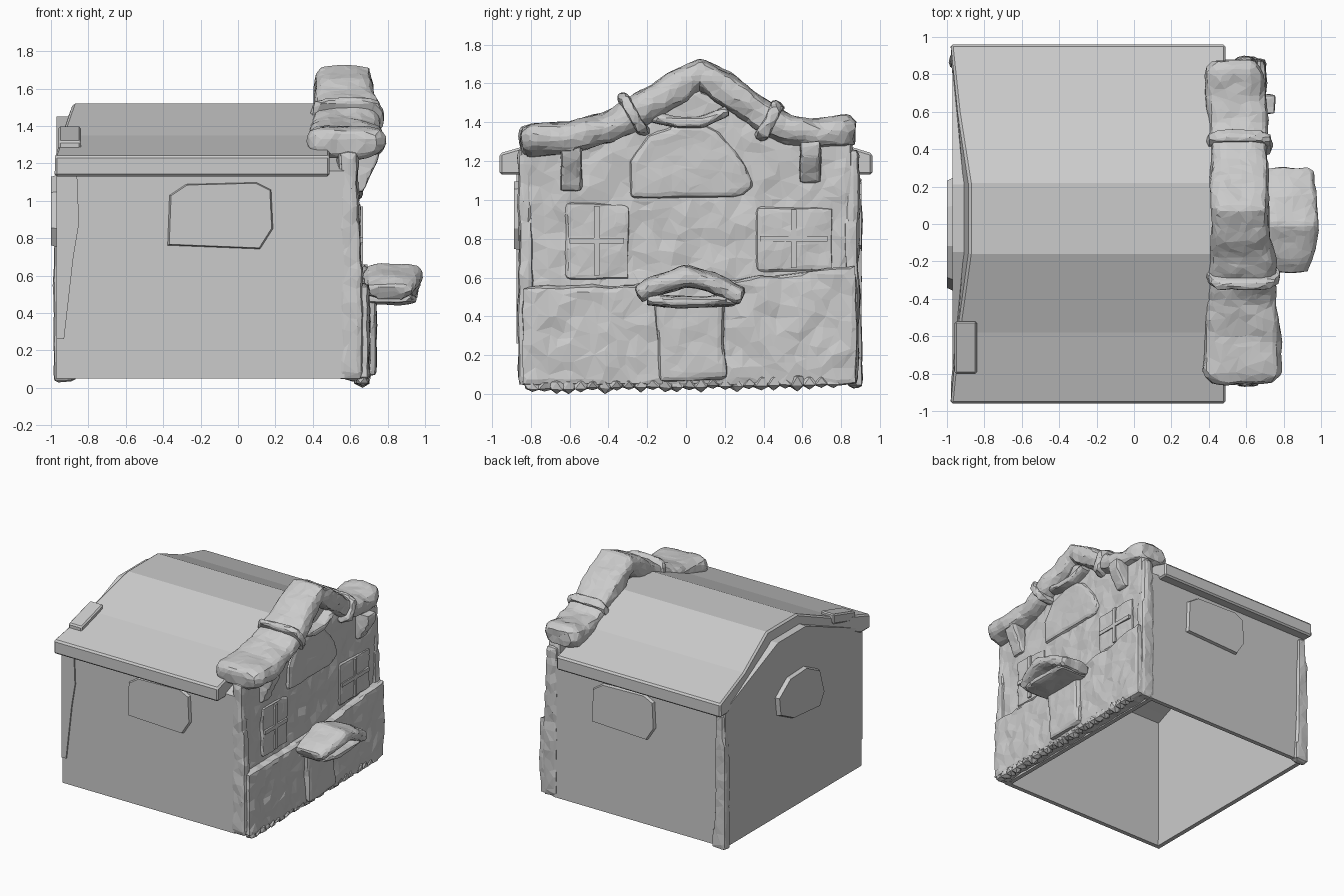
import bpy, bmesh, math, random
from mathutils import Vector

if "Cube" in bpy.data.objects:
    bpy.data.objects.remove(bpy.data.objects["Cube"])

random.seed(4)
clouds = bpy.data.textures.new("stone_noise", 'CLOUDS')
clouds.noise_scale = 0.13


def finish(name, bm):
    bmesh.ops.recalc_face_normals(bm, faces=bm.faces)
    me = bpy.data.meshes.new(name)
    bm.to_mesh(me)
    bm.free()
    ob = bpy.data.objects.new(name, me)
    bpy.context.collection.objects.link(ob)
    return ob


def prism(name, pts, axis, a, b, bevel=0.0, inset=0.0, open_bottom=False):
    """Extrude an outline along x (points are y,z) or y (points are x,z);
    inset shrinks the outline at end b."""
    bm = bmesh.new()
    cu = sum(p[0] for p in pts) / len(pts)
    cv = sum(p[1] for p in pts) / len(pts)
    rings = []
    for d, s in ((a, 1), (b, 1 - inset)):
        ring = []
        for u, v in pts:
            u, v = cu + (u - cu) * s, cv + (v - cv) * s
            ring.append(bm.verts.new((d, u, v) if axis == 'x' else (u, d, v)))
        rings.append(ring)
    bm.faces.new(rings[0])
    bm.faces.new(rings[1])
    n = len(pts)
    for i in range(n - 1 if open_bottom else n):
        j = (i + 1) % n
        bm.faces.new((rings[0][i], rings[0][j], rings[1][j], rings[1][i]))
    ob = finish(name, bm)
    if bevel:
        m = ob.modifiers.new("bevel", 'BEVEL')
        m.width, m.segments = bevel, 1
    return ob


def rough(ob, voxel=0.03, strength=0.04, keep=0.25):
    """Chipped, faceted stone look."""
    m = ob.modifiers.new("remesh", 'REMESH')
    m.mode, m.voxel_size = 'VOXEL', voxel
    m = ob.modifiers.new("chip", 'DISPLACE')
    m.texture, m.strength, m.mid_level = clouds, strength, 0.5
    m = ob.modifiers.new("facets", 'DECIMATE')
    m.ratio = keep
    return ob


def sweep(name, path, sides=10):
    """Log along the y-z plane; path points are y, z, half thickness, x0, x1."""
    bm = bmesh.new()
    rings = []
    for i, (y, z, t, x0, x1) in enumerate(path):
        p, q = path[max(i - 1, 0)], path[min(i + 1, len(path) - 1)]
        d = Vector((q[0] - p[0], q[1] - p[1])).normalized()
        ring = []
        for k in range(sides):
            ang = 2 * math.pi * k / sides
            c, s = [math.copysign(abs(f) ** 0.6, f) for f in (math.cos(ang), math.sin(ang))]
            ring.append(bm.verts.new(((x0 + x1) / 2 + c * (x1 - x0) / 2,
                                      y - d.y * s * t, z + d.x * s * t)))
        rings.append(ring)
    for r, w in zip(rings, rings[1:]):
        for k in range(sides):
            j = (k + 1) % sides
            bm.faces.new((r[k], r[j], w[j], w[k]))
    bm.faces.new(rings[0])
    bm.faces.new(rings[-1])
    return finish(name, bm)


# Hollow house body, open underneath
body = prism("house_walls", [(-.86, .05), (-.86, 1.16), (-.15, 1.45), (.21, 1.45), (.88, 1.16), (.88, .05)],
             'x', -.97, .57, open_bottom=True)
m = body.modifiers.new("thickness", 'SOLIDIFY')
m.thickness, m.offset = 0.05, -1

# Flat-topped roof, its back end leaning inward
roof = prism("roof", [(-.96, 1.13), (-.96, 1.24), (-.58, 1.35), (-.16, 1.52), (.22, 1.52), (.6, 1.35),
                      (.96, 1.24), (.96, 1.13), (.86, 1.13), (.2, 1.43), (-.14, 1.43), (-.84, 1.13)],
             'x', -.98, .49, bevel=0.012)
for v in roof.data.vertices:
    if v.co.x < 0 and v.co.z > 1.25:
        v.co.x += (v.co.z - 1.24) * 0.35
prism("loose_roof_tile", [(-.8, 1.24), (-.8, 1.32), (-.52, 1.4), (-.52, 1.32)], 'x', -.96, -.84, bevel=0.01)

# Plain shutter panels on the two sides and the back
panel = [(-.38, .76), (-.37, 1.03), (-.28, 1.09), (.1, 1.1), (.18, 1.06), (.19, .85), (.12, .74)]
prism("front_shutter", panel, 'y', -.85, -.885, inset=0.04)
prism("rear_shutter", [(-.16 - x, z) for x, z in panel], 'y', .87, .905, inset=0.04)
prism("end_shutter", [(-.36, .85), (-.3, 1.05), (-.12, 1.14), (.1, 1.13), (.25, 1.02), (.23, .87), (.05, .78), (-.3, .75)],
      'x', -.96, -1.0, inset=0.06)

# Worn corner posts
rough(prism("rear_corner_post", [(-.985, .03), (-.985, .72), (-.96, 1.12), (-.9, 1.12), (-.89, .6), (-.87, .04)],
            'y', .83, .905), 0.025, 0.02)
prism("front_corner_strip", [(-.97, .26), (-.97, 1.13), (-.86, 1.13), (-.85, .88), (-.88, .7), (-.93, .26)],
      'y', -.85, -.872)
for name, y0, y1 in (("facade_post_front", -.865, -.79), ("facade_post_rear", .82, .89)):
    rough(prism(name, [(.54, .05), (.55, 1.26), (.63, 1.26), (.665, .6), (.67, .05)], 'y', y0, y1), 0.025, 0.03)

# Stone facade: upper wall with gable, thicker lower wall
rough(prism("upper_facade", [(-.84, .3), (-.84, 1.3), (-.5, 1.32), (-.25, 1.4), (.05, 1.58), (.35, 1.42),
                             (.5, 1.32), (.86, 1.32), (.87, .3)], 'x', .53, .64))
rough(prism("lower_facade", [(-.84, .04), (-.84, .55), (-.3, .56), (.2, .58), (.87, .66), (.89, .05)],
            'x', .57, .70))
arch = [(-.3, 1.0), (.3, 1.01), (.36, 1.07), (.3, 1.2), (.17, 1.36), (.03, 1.42), (-.2, 1.34), (-.3, 1.2)]
rough(prism("gable_panel", arch, 'x', .6, .665, inset=0.05), 0.025, 0.02)
for name, y0, y1, z0, z1 in (("window_front", -.63, -.29, .58, 1.0), ("window_rear", .35, .76, .62, .98)):
    rough(prism(name, [(y0, z0), (y0, z1), (y1, z1 - .02), (y1, z0)], 'x', .6, .655, inset=0.05), 0.025, 0.025)
    ym, zm, w = (y0 + y1) / 2, (z0 + z1) / 2, 0.015
    prism(name + "_upright", [(ym - w, z0 + .03), (ym - w, z1 - .03), (ym + w, z1 - .03), (ym + w, z0 + .03)],
          'x', .63, .668)
    prism(name + "_crossbar", [(y0 + .03, zm - w), (y0 + .03, zm + w), (y1 - .03, zm + w), (y1 - .03, zm - w)],
          'x', .63, .668)

# Thick gable log with collars
rough(sweep("gable_log", [(-.85, 1.3, .07, .42, .74), (-.8, 1.31, .085, .36, .8), (-.6, 1.32, .085, .37, .79),
                          (-.4, 1.37, .08, .38, .76), (-.22, 1.47, .085, .4, .77), (-.05, 1.58, .09, .41, .73),
                          (.07, 1.66, .075, .41, .72), (.2, 1.57, .09, .4, .72), (.38, 1.44, .08, .4, .72),
                          (.52, 1.36, .08, .4, .73), (.68, 1.34, .075, .38, .71), (.82, 1.35, .09, .37, .69),
                          (.87, 1.35, .07, .42, .65)]), 0.028, 0.035, 0.3)
rough(sweep("front_collar", [(-.3, 1.43, .13, .38, .79), (-.25, 1.46, .13, .38, .79)]), 0.025, 0.03)
rough(sweep("rear_collar", [(.4, 1.42, .11, .38, .75), (.46, 1.39, .11, .38, .75)]), 0.025, 0.03)
rough(sweep("gable_rib", [(-.18, 1.43, .03, .55, .72), (-.05, 1.4, .03, .55, .73), (.08, 1.4, .03, .55, .73),
                          (.22, 1.46, .03, .55, .72)]), 0.02, 0.015)
for name, y, z in (("front_bracket", -.59, 1.05), ("rear_bracket", .64, 1.09)):
    rough(prism(name, [(.62, z), (.67, z), (.75, 1.22), (.76, 1.3), (.62, 1.3)], 'y', y - .055, y + .055),
          0.022, 0.02)

# Door with arched canopy and its lower lip
rough(prism("door", [(-.14, .06), (-.17, .5), (.2, .5), (.2, .25), (.22, .07)], 'x', .64, .74, inset=0.05),
      0.025, 0.02)
canopy = rough(sweep("door_canopy", [(-.25, .51, .045, .68, .93), (-.15, .56, .055, .67, .98),
                                     (.0, .61, .055, .67, .995), (.14, .57, .055, .67, .985),
                                     (.29, .5, .05, .68, .96)]), 0.025, 0.025, 0.3)
rough(sweep("canopy_lip", [(-.2, .49, .035, .67, .93), (-.08, .475, .03, .67, .96), (.1, .475, .03, .67, .96),
                           (.26, .49, .035, .67, .94)]), 0.022, 0.015, 0.3)

# Rubble along the foot of the facade
for i in range(26):
    bm = bmesh.new()
    bmesh.ops.create_icosphere(bm, subdivisions=1, radius=1)
    y = -.79 + i * 0.062
    h = random.uniform(.03, .05)
    base = .04 + .03 * i / 25
    for v in bm.verts:
        v.co *= random.uniform(.8, 1.15)
        v.co = Vector((.665 + v.co.x * .045, y + v.co.y * .05, max(0.0, base + v.co.z * h)))
    finish("rubble_stone_%02d" % (i + 1), bm)
